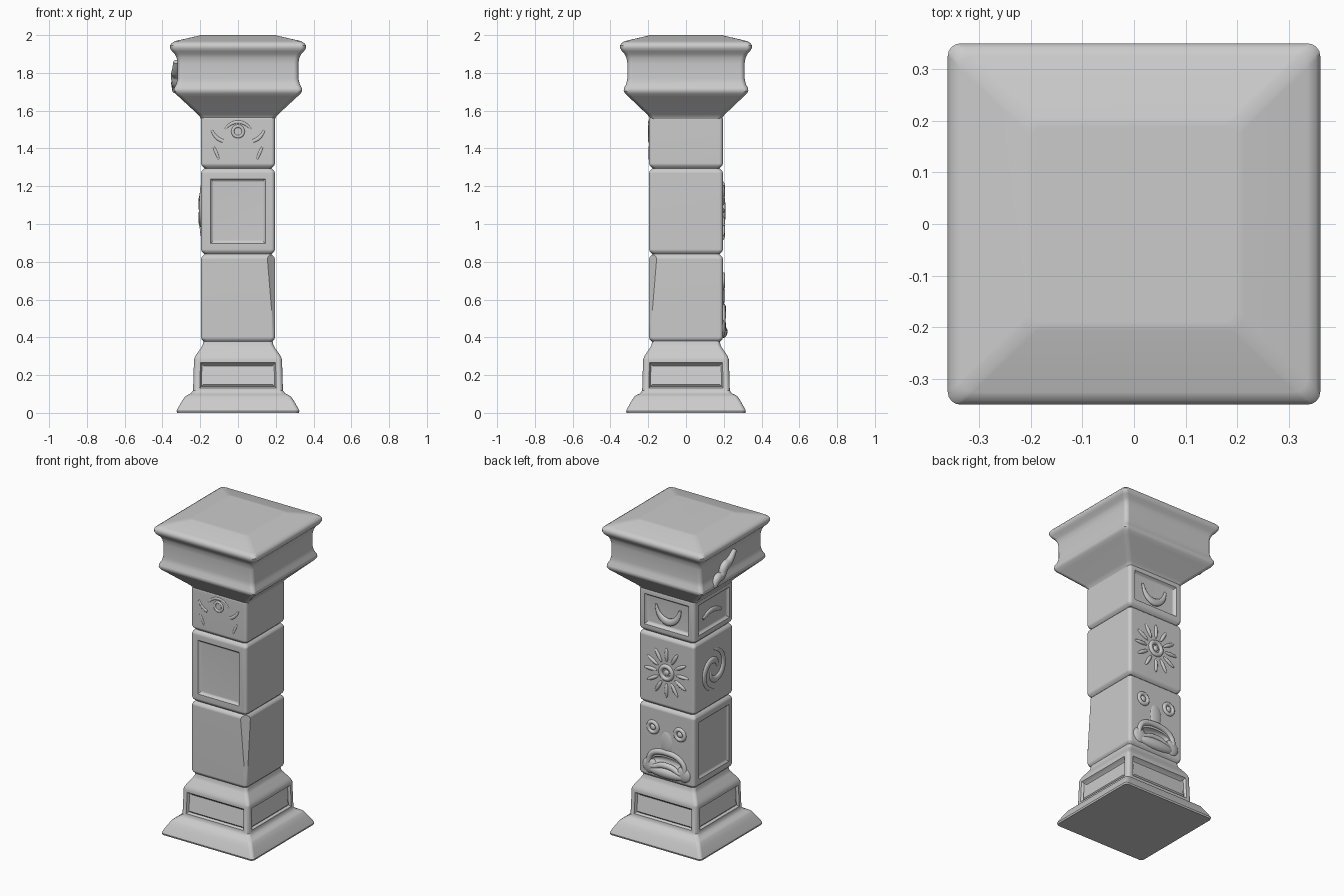
import bpy, bmesh, math
from mathutils import Matrix, Vector

if "Cube" in bpy.data.objects:
    bpy.data.objects.remove(bpy.data.objects["Cube"])

FRONT, RIGHT, BACK, LEFT = 0, 1, 2, 3


def side_matrix(side):
    return Matrix.Rotation(side * math.pi / 2, 4, 'Z')


def finish(name, bm, angle=40):
    bmesh.ops.recalc_face_normals(bm, faces=bm.faces)
    me = bpy.data.meshes.new(name)
    bm.to_mesh(me)
    bm.free()
    ob = bpy.data.objects.new(name, me)
    bpy.context.collection.objects.link(ob)
    bpy.ops.object.select_all(action='DESELECT')
    ob.select_set(True)
    bpy.context.view_layer.objects.active = ob
    bpy.ops.object.shade_smooth_by_angle(angle=math.radians(angle))
    return ob


def loft(profile, ysc=1.0, r=0.02, seg=4):
    """Stack of rounded squares; profile = (z, half width)."""
    bm = bmesh.new()
    rings = []
    for z, h in profile:
        ring = []
        for q in range(4):
            for i in range(seg + 1):
                a = (q + i / seg) * math.pi / 2
                c = Vector(((1, -1, -1, 1)[q], (1, 1, -1, -1)[q])) * (h - r)
                ring.append(bm.verts.new((c.x + r * math.cos(a), (c.y + r * math.sin(a)) * ysc, z)))
        rings.append(ring)
    n = len(rings[0])
    for a, b in zip(rings, rings[1:]):
        for i in range(n):
            j = (i + 1) % n
            bm.faces.new((a[i], a[j], b[j], b[i]))
    bm.faces.new(rings[0][::-1])
    bm.faces.new(rings[-1])
    bm.normal_update()
    return bm


def panel(bm, side, border, depth, slope=0.0):
    """Sink a framed panel into the largest face on one side."""
    d = side_matrix(side) @ Vector((0, -1, 0))
    face = max((f for f in bm.faces if f.normal.dot(d) > 0.9), key=lambda f: f.calc_area())
    for t, dep in ((border, 0), (0.008, -depth * 0.6), (0.01, -depth * 0.4)):
        bmesh.ops.inset_individual(bm, faces=[face], thickness=t, depth=dep, use_even_offset=True)
    for v in sorted(face.verts, key=lambda v: v.co.z)[:2]:
        v.co += d * slope


def weighted(ob):
    m = ob.modifiers.new("weighted", 'WEIGHTED_NORMAL')
    m.keep_sharp = True
    return ob


def block_profile(z0, z1, h=0.196):
    return [(z0, h - .018), (z0 + .006, h - .012), (z0 + .014, h - .004), (z0 + .026, h),
            (z1 - .026, h), (z1 - .014, h - .004), (z1 - .006, h - .012), (z1, h - .018)]


def blob(name, side, u, z, size, tilt=0.0, out=0.195):
    bm = bmesh.new()
    m = (side_matrix(side) @ Matrix.Translation((u, -out, z)) @ Matrix.Rotation(tilt, 4, 'Y')
         @ Matrix.Diagonal((*size, 1)))
    bmesh.ops.create_uvsphere(bm, u_segments=20, v_segments=12, radius=1, matrix=m)
    return finish(name, bm, 80)


def ring(name, side, u, z, big, small, out=0.195):
    bpy.ops.mesh.primitive_torus_add(major_radius=big, minor_radius=small,
                                     major_segments=28, minor_segments=10)
    ob = bpy.context.object
    ob.name = name
    ob.matrix_world = (side_matrix(side) @ Matrix.Translation((u, -out, z))
                       @ Matrix.Rotation(math.pi / 2, 4, 'X'))
    bpy.ops.object.shade_smooth()
    return ob


def ridge(name, side, pts, width, out=0.195, flat=0.6, cyclic=False):
    """Soft raised line; pts = (u, z, relative width)."""
    cu = bpy.data.curves.new(name, 'CURVE')
    cu.dimensions = '3D'
    cu.bevel_depth, cu.bevel_resolution, cu.resolution_u = width, 3, 6
    cu.use_fill_caps = True
    sp = cu.splines.new('NURBS')
    sp.points.add(len(pts) - 1)
    for p, (u, z, w) in zip(sp.points, pts):
        p.co, p.radius = (u, 0, z, 1), w
    sp.order_u, sp.use_endpoint_u, sp.use_cyclic_u = 3, True, cyclic
    ob = bpy.data.objects.new(name, cu)
    bpy.context.collection.objects.link(ob)
    ob.matrix_world = (side_matrix(side) @ Matrix.Translation((0, -out, 0))
                       @ Matrix.Diagonal((1, flat, 1, 1)))
    return ob


# Flared base with a sloping niche on every side
bm = loft([(0, .322), (.01, .325), (.025, .318), (.06, .298), (.085, .282), (.095, .268),
           (.103, .25), (.118, .238), (.282, .233), (.295, .228), (.31, .22), (.345, .195),
           (.36, .187), (.385, .183)], ysc=.975)
for s in range(4):
    panel(bm, s, .015, .024, .018)
weighted(finish("base", bm))

# Lower block: framed panel on the left, chipped front right corner
bm = loft(block_profile(.375, .84))
panel(bm, LEFT, .025, .012)
bmesh.ops.bisect_plane(bm, geom=bm.verts[:] + bm.edges[:] + bm.faces[:], plane_co=(.155, -.196, .82),
                       plane_no=(1, -1, .083), clear_outer=True)
bmesh.ops.holes_fill(bm, edges=[e for e in bm.edges if e.is_boundary], sides=0)
lower = finish("lower_block", bm, 30)

# Mouth hollow
cutter = blob("mouth_cutter", BACK, 0, .495, (.1, .035, .034))
cutter.hide_render = True
cutter.hide_viewport = True
m = lower.modifiers.new("mouth", 'BOOLEAN')
m.operation, m.object, m.solver = 'DIFFERENCE', cutter, 'EXACT'
weighted(lower)

# Middle block with a framed panel in front
bm = loft(block_profile(.84, 1.295))
panel(bm, FRONT, .03, .016)
weighted(finish("middle_block", bm))

# Upper block with panels on the back and left
bm = loft(block_profile(1.295, 1.58))
panel(bm, BACK, .02, .02)
panel(bm, LEFT, .02, .016)
weighted(finish("upper_block", bm))

# Capital with flared neck, hollow band, lip and sloped top
weighted(finish("capital", loft(
    [(1.55, .193), (1.565, .2), (1.58, .212), (1.675, .315), (1.69, .332), (1.705, .34),
     (1.72, .338), (1.74, .327), (1.77, .32), (1.85, .32), (1.88, .325), (1.9, .335),
     (1.915, .35), (1.93, .359), (1.945, .36), (1.957, .352), (1.968, .335), (1.996, .212), (2.0, .195)],
    ysc=.97, r=.025)))

# Stone face on the back of the lower block
for s, label in ((-1, "left"), (1, "right")):
    ring(f"eye_ring_{label}", BACK, s * .095, .70, .032, .013)
    blob(f"eyeball_{label}", BACK, s * .095, .70, (.019, .012, .019))
    blob(f"cheek_{label}", BACK, s * .12, .45, (.05, .02, .05), out=.19)
blob("nose", BACK, 0, .62, (.045, .014, .08), out=.19)
blob("chin", BACK, 0, .43, (.14, .03, .035), out=.19)
ridge("lips", BACK, [(-.13, .45, 1), (-.125, .52, 1), (-.06, .56, 1.1), (.06, .56, 1.1),
                     (.125, .52, 1), (.13, .45, 1), (.08, .45, 1), (.04, .475, 1.1),
                     (-.04, .475, 1.1), (-.08, .45, 1)], .017, cyclic=True, flat=.9)

# Sun on the back of the middle block
ring("sun_ring", BACK, 0, 1.07, .04, .014)
blob("sun_centre", BACK, 0, 1.07, (.018, .01, .018))
for i in range(12):
    a = i * math.tau / 12
    blob(f"sun_ray_{i + 1}", BACK, .112 * math.sin(a), 1.07 + .112 * math.cos(a), (.012, .012, .045), a)

# Crescent on the back of the upper block
ridge("crescent", BACK, [(-.085, 1.48, .4), (-.075, 1.42, .8), (0, 1.375, 1.3),
                         (.075, 1.42, .8), (.085, 1.48, .4)], .02, out=.18)

# Two-armed swirl and upper bar on the left side
for k in range(2):
    arm = []
    for i in range(12):
        t = i / 11
        a = k * math.pi + t * 1.5 * math.pi
        rad = .03 + .1 * t
        arm.append((rad * math.cos(a), 1.07 + rad * math.sin(a), .3 + math.sin(math.pi * t)))
    ridge(f"swirl_arm_{k + 1}", LEFT, arm, .018)
ridge("upper_bar", LEFT, [(-.09, 1.42, .6), (-.04, 1.445, 1), (.04, 1.445, 1), (.09, 1.42, .6)],
      .016, out=.182)

# Worn emblem on the front of the upper block
ring("emblem_ring", FRONT, 0, 1.49, .028, .009, out=.193)
ridge("emblem_arc", FRONT, [(-.07, 1.5, .5), (-.04, 1.54, 1), (.04, 1.54, 1), (.07, 1.5, .5)], .009)
for s, label in ((-1, "left"), (1, "right")):
    ridge(f"emblem_streak_{label}", FRONT, [(s * .14, 1.5, .4), (s * .12, 1.45, 1), (s * .08, 1.44, .8)], .012)
    ridge(f"emblem_drop_{label}", FRONT, [(s * .13, 1.41, .3), (s * .115, 1.38, 1), (s * .1, 1.34, .3)], .012)

# Scroll of growth on the left side of the capital
ridge("capital_scroll", LEFT, [(-.19, 1.7, .8), (-.17, 1.75, 1.2), (-.11, 1.74, 1), (-.09, 1.8, 1.2),
                               (-.03, 1.8, 1), (.02, 1.86, .6)], .026, out=.328, flat=.9)
